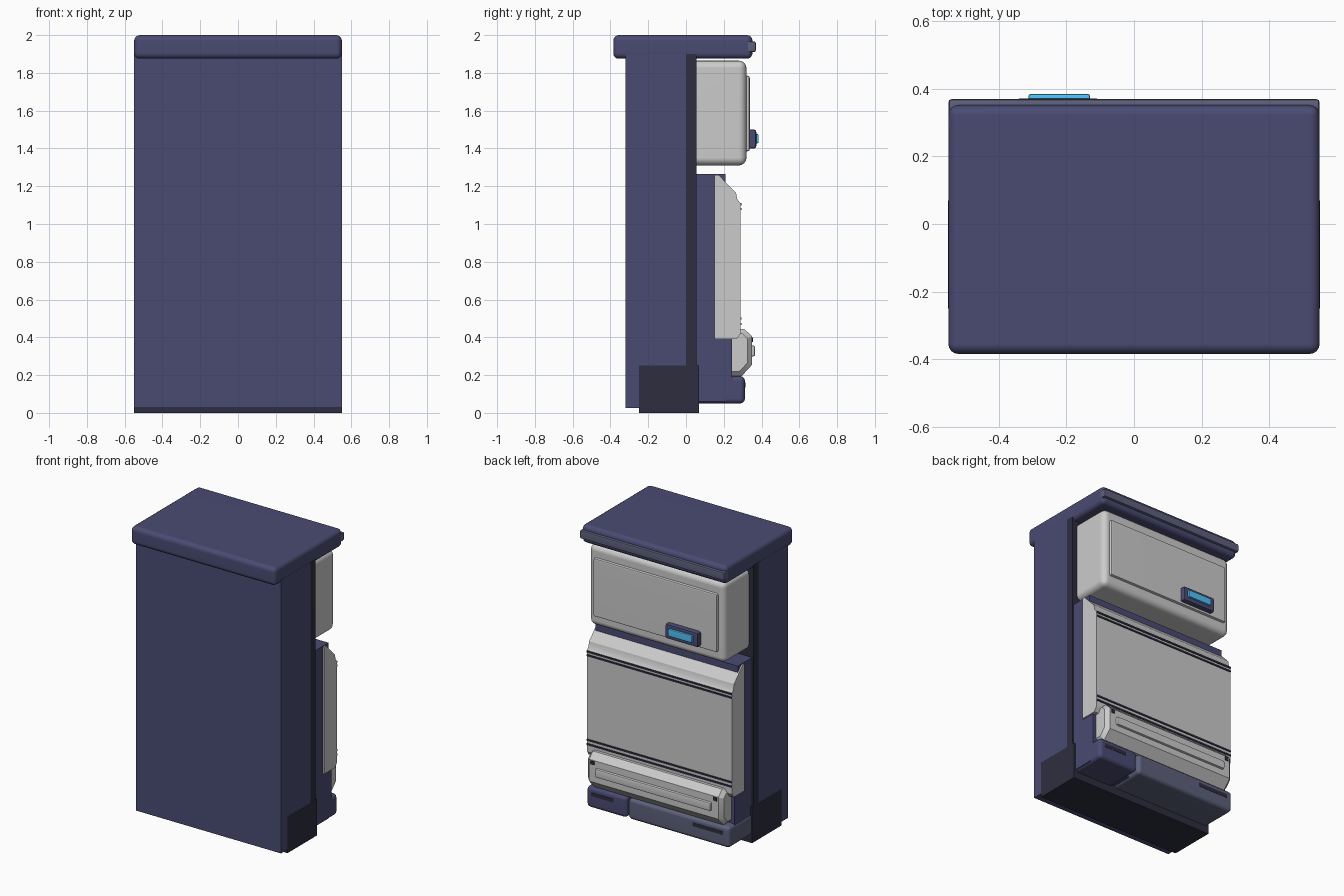
import bpy, bmesh, math

if "Cube" in bpy.data.objects:
    bpy.data.objects.remove(bpy.data.objects["Cube"])


def mat(name, rgb):
    m = bpy.data.materials.new(name)
    m.diffuse_color = (*rgb, 1)
    m.use_nodes = True
    m.node_tree.nodes["Principled BSDF"].inputs["Base Color"].default_value = m.diffuse_color
    return m


NAVY = mat("navy", (0.068, 0.07, 0.17))
DARK = mat("dark", (0.027, 0.027, 0.05))
SLATE = mat("slate", (0.11, 0.12, 0.20))
BLUE = mat("blue", (0.08, 0.55, 0.95))


def finish(name, bm, material):
    bmesh.ops.recalc_face_normals(bm, faces=bm.faces[:])
    me = bpy.data.meshes.new(name)
    bm.to_mesh(me)
    bm.free()
    me.shade_smooth()
    me.set_sharp_from_angle(angle=math.radians(32))
    ob = bpy.data.objects.new(name, me)
    bpy.context.collection.objects.link(ob)
    if material:
        me.materials.append(material)
    wn = ob.modifiers.new("normals", "WEIGHTED_NORMAL")
    wn.keep_sharp = True
    return ob


def box(name, x, y, z, material=None, r=0, seg=4, pick=None):
    """Box from ranges; r bevels the edges accepted by pick(edge midpoint)."""
    bm = bmesh.new()
    bmesh.ops.create_cube(bm, size=1)
    for v in bm.verts:
        v.co = [(a + b) / 2 + c * (b - a) for (a, b), c in zip((x, y, z), v.co)]
    if r:
        edges = [e for e in bm.edges
                 if pick is None or pick((e.verts[0].co + e.verts[1].co) / 2)]
        bmesh.ops.bevel(bm, geom=edges, offset=r, segments=seg, profile=0.5,
                        affect='EDGES', clamp_overlap=True)
    return finish(name, bm, material)


def extrude_x(name, pts, half, material=None, end_bevel=0):
    """Extrude a (y, z) profile along x, optionally chamfering both ends."""
    bm = bmesh.new()
    base = bm.faces.new([bm.verts.new((-half, y, z)) for y, z in pts])
    new = bmesh.ops.extrude_face_region(bm, geom=[base])["geom"]
    for v in new:
        if isinstance(v, bmesh.types.BMVert):
            v.co.x = half
    if end_bevel:
        back = min(p[0] for p in pts)
        edges = [e for e in bm.edges
                 if abs(e.verts[0].co.x - e.verts[1].co.x) < 1e-6
                 and max(v.co.y for v in e.verts) > back + 1e-4]
        bmesh.ops.bevel(bm, geom=edges, offset=end_bevel, segments=1,
                        affect='EDGES', clamp_overlap=True)
    return finish(name, bm, material)


def not_back(y0):
    return lambda m: m.y > y0 + 1e-4


W = (-0.55, 0.55)

# cabinet shell, dark rear frame and plinth
box("cabinet_shell", W, (-0.32, 0.0), (0.025, 1.9), NAVY)
box("rear_frame", W, (0.0, 0.055), (0.025, 1.9), DARK)
box("plinth", (-0.5505, 0.5505), (-0.25, 0.07), (0, 0.25), DARK)

# top cap with rear trim strip
box("top_cap", W, (-0.385, 0.352), (1.875, 2.0), NAVY, 0.03)
box("cap_trim", W, (0.32, 0.37), (1.91, 1.967), SLATE, 0.01, 2)

# upper compartment with raised panel and handle
box("upper_compartment", (-0.515, 0.515), (0.05, 0.32), (1.31, 1.865), None,
    0.04, 4, not_back(0.05))
box("upper_panel", (-0.47, 0.47), (0.31, 0.338), (1.385, 1.785), None,
    0.012, 2, not_back(0.31))
box("handle_base", (-0.35, -0.10), (0.33, 0.372), (1.40, 1.50), NAVY,
    0.012, 2, not_back(0.33))
box("handle_grip", (-0.313, -0.13), (0.36, 0.385), (1.427, 1.477), BLUE,
    0.007, 2, not_back(0.36))

# lower housing behind the big cover and the tray
box("lower_housing", (-0.54, 0.54), (0.05, 0.21), (0.06, 1.265), NAVY)
box("lower_housing_step", (-0.54, 0.54), (0.2, 0.243), (0.1, 0.42), NAVY)

# large angled cover
extrude_x("main_cover", [(0.15, 0.39), (0.15, 1.26), (0.172, 1.26), (0.265, 1.165),
                         (0.272, 1.13), (0.288, 1.11), (0.288, 0.42), (0.268, 0.39)],
          0.55)
for i, z in enumerate((1.105, 1.08, 0.50, 0.47)):
    box(f"cover_rib_{i + 1}", (-0.549, 0.549), (0.28, 0.293), (z - 0.006, z + 0.006), DARK)

# lower tray with chamfered ends, raised bar and corner marks
extrude_x("tray", [(0.24, 0.195), (0.24, 0.425), (0.26, 0.445), (0.308, 0.445),
                   (0.35, 0.405), (0.35, 0.255), (0.295, 0.195)],
          0.515, None, 0.025)
box("tray_bar", (-0.44, 0.44), (0.34, 0.366), (0.298, 0.358), None,
    0.012, 2, not_back(0.34))
for side, x in (("left", -0.465), ("right", 0.465)):
    box(f"tray_mark_{side}", (x - 0.014, x + 0.014), (0.34, 0.354), (0.375, 0.40), DARK)

# two bottom drawers with finger slots
box("small_drawer", (0.235, 0.54), (0.05, 0.312), (0.05, 0.195), NAVY,
    0.025, 3, not_back(0.05))
box("large_drawer", (-0.545, 0.225), (0.05, 0.312), (0.05, 0.195), SLATE,
    0.025, 3, not_back(0.05))
box("small_drawer_slot", (0.33, 0.50), (0.30, 0.314), (0.135, 0.16), DARK)
box("large_drawer_slot", (-0.50, -0.27), (0.30, 0.314), (0.135, 0.16), DARK)
